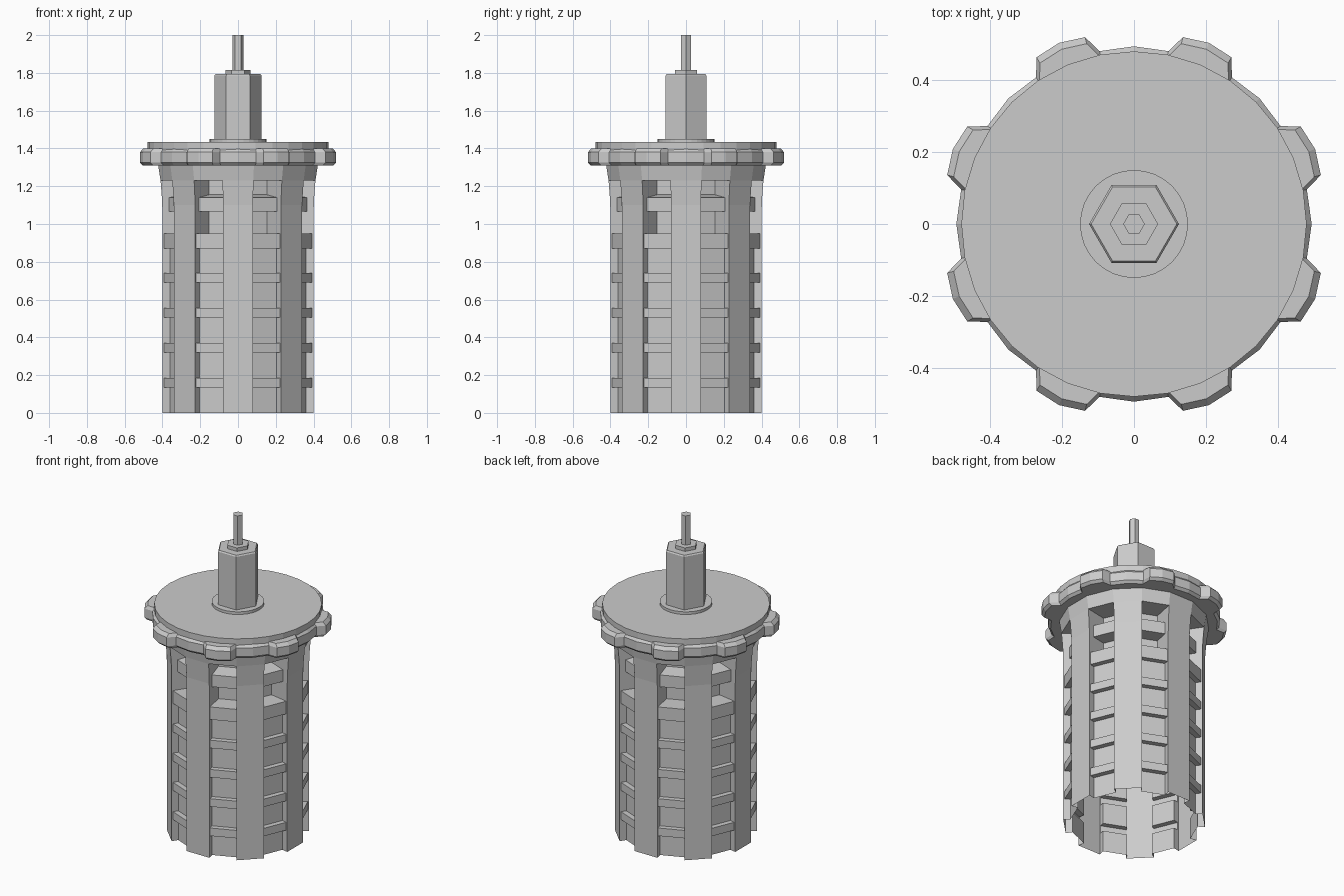
import bpy, bmesh
from math import sin, cos, pi, radians

if "Cube" in bpy.data.objects:
    bpy.data.objects.remove(bpy.data.objects["Cube"])


def make_object(name, bm):
    bmesh.ops.remove_doubles(bm, verts=bm.verts, dist=1e-5)
    bmesh.ops.recalc_face_normals(bm, faces=bm.faces)
    mesh = bpy.data.meshes.new(name)
    bm.to_mesh(mesh)
    bm.free()
    obj = bpy.data.objects.new(name, mesh)
    bpy.context.collection.objects.link(obj)
    return obj


def polar(r, deg, z):
    return (r * cos(radians(deg)), r * sin(radians(deg)), z)


def loft(name, rings):
    """Capped solid through rings, each a list of points."""
    bm = bmesh.new()
    loops = [[bm.verts.new(p) for p in ring] for ring in rings]
    for a, b in zip(loops, loops[1:]):
        n = len(a)
        for i in range(n):
            j = (i + 1) % n
            bm.faces.new((a[i], a[j], b[j], b[i]))
    bm.faces.new(loops[0][::-1])
    bm.faces.new(loops[-1])
    return make_object(name, bm)


def turned(name, sides, profile):
    return loft(name, [[polar(r, 360 * i / sides, z) for i in range(sides)]
                       for r, z in profile])


# Open 16-sided housing: eight pillars alternating with ribbed slots
R = 0.4 / cos(pi / 16)
HALF = 11.25
SLOT_TOP, BODY_TOP = 1.23, 1.32
PANEL, RIB, DEEP = 0.90, 0.98, 0.68

# Slot depth (fraction of the pillar radius) going up
slot = [(0, PANEL)]
for z0, z1 in ((0.135, 0.185), (0.32, 0.37), (0.505, 0.555), (0.69, 0.74)):
    slot += [(z0, PANEL), (z0, RIB), (z1, RIB), (z1, PANEL)]
slot += [(0.87, PANEL), (0.87, RIB), (0.95, RIB), (0.95, DEEP), (1.065, DEEP),
         (1.065, 0.91), (1.14, 0.91), (1.155, DEEP), (SLOT_TOP, DEEP)]


def flare(z):
    if z <= 1.10:
        return 1.0
    if z <= SLOT_TOP:
        return 1 + 0.025 * (z - 1.10) / (SLOT_TOP - 1.10)
    return 1.06


levels = sorted({z for z, f in slot} | {1.10})
bm = bmesh.new()


def quad(*points):
    bm.faces.new([bm.verts.new(p) for p in points])


for k in range(8):
    a = 45 * k
    lo, hi = a + HALF, a + 3 * HALF
    # pillar face
    for z0, z1 in ((0, 1.10), (1.10, SLOT_TOP), (SLOT_TOP, BODY_TOP)):
        r0, r1 = R * flare(z0), R * flare(z1)
        quad(polar(r0, a - HALF, z0), polar(r0, a + HALF, z0),
             polar(r1, a + HALF, z1), polar(r1, a - HALF, z1))
    # slot back, ribs and pillar sides
    for (z0, f0), (z1, f1) in zip(slot, slot[1:]):
        quad(polar(R * f0, lo, z0), polar(R * f0, hi, z0),
             polar(R * f1, hi, z1), polar(R * f1, lo, z1))
        if z1 > z0:
            for e in (lo, hi):
                quad(polar(R * f0, e, z0), polar(R * flare(z0), e, z0),
                     polar(R * flare(z1), e, z1), polar(R * f1, e, z1))
    # slot ceiling and solid band above it
    rs, rt = R * flare(SLOT_TOP), R * flare(BODY_TOP)
    quad(polar(R * DEEP, lo, SLOT_TOP), polar(R * DEEP, hi, SLOT_TOP),
         polar(rs, hi, SLOT_TOP), polar(rs, lo, SLOT_TOP))
    quad(polar(rs, lo, SLOT_TOP), polar(rs, hi, SLOT_TOP),
         polar(rt, hi, BODY_TOP), polar(rt, lo, BODY_TOP))
make_object("slotted_housing", bm)

# Collar with eight chamfered grip lugs
outline = []
for k in range(8):
    for off, r in ((0, 0.494), (11.25, 0.490), (14.7, 0.537), (22.5, 0.545),
                   (30.3, 0.537), (33.75, 0.490)):
        outline.append((r, 45 * k + off))
loft("grip_collar", [[polar(r * s, d, z) for r, d in outline]
                     for s, z in ((0.97, 1.31), (1, 1.325), (1, 1.38), (0.965, 1.40))])

# Round lid, washer, and stepped hexagonal spindle
turned("top_plate", 32, [(0.48, 1.39), (0.48, 1.433)])
turned("washer", 32, [(0.15, 1.43), (0.15, 1.45)])
turned("hex_shaft", 6, [(0.125, 1.45), (0.125, 1.785), (0.119, 1.793)])
turned("hex_nut", 6, [(0.067, 1.79), (0.067, 1.815)])
turned("hex_pin", 6, [(0.03, 1.81), (0.03, 2.0)])
